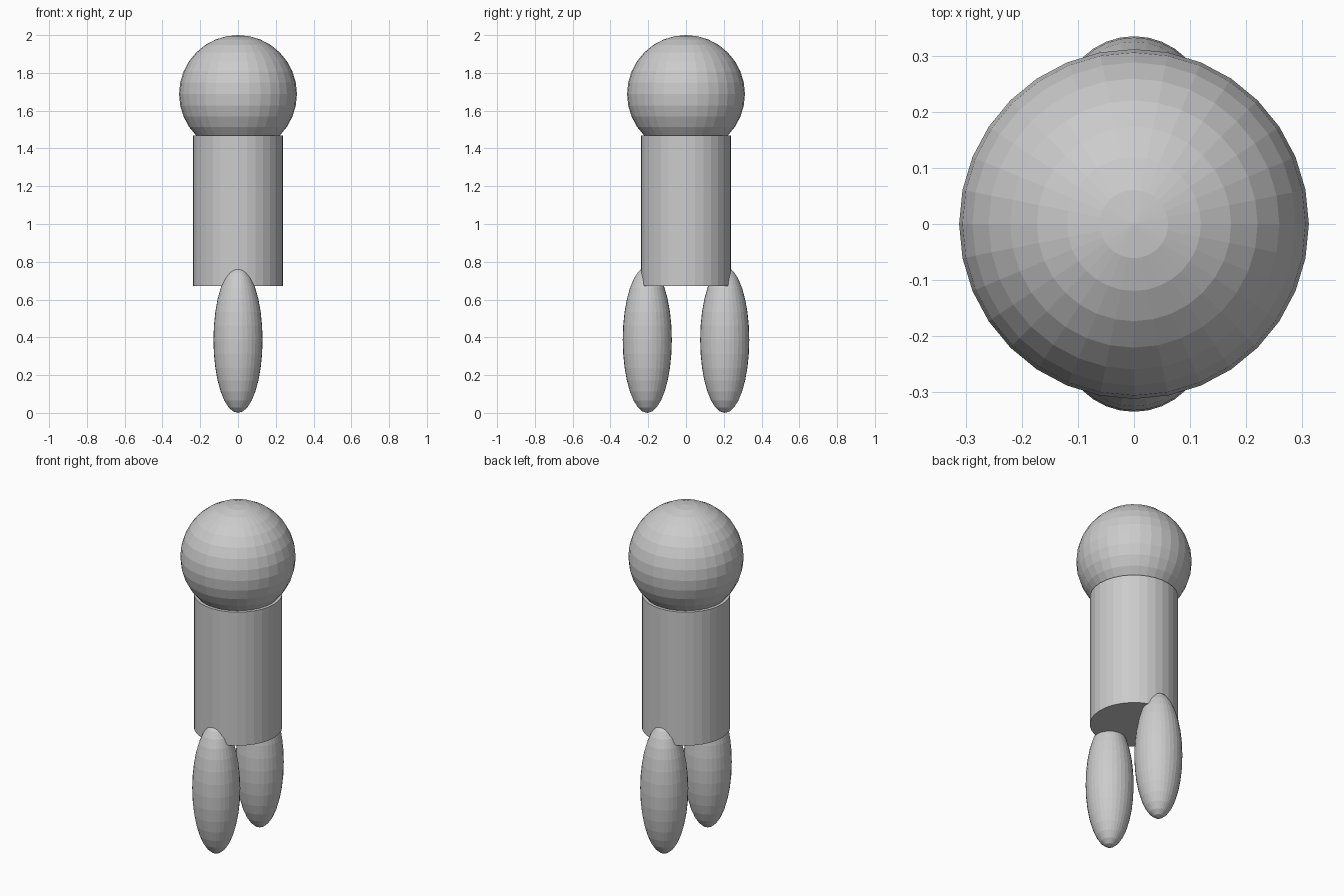
import bpy

if "Cube" in bpy.data.objects:
    bpy.data.objects.remove(bpy.data.objects["Cube"])


def ball(name, location, scale):
    bpy.ops.mesh.primitive_uv_sphere_add(segments=32, ring_count=16, radius=1, location=location)
    obj = bpy.context.object
    obj.name = name
    obj.scale = scale
    return obj


# Head: faceted sphere
HEAD_R = 0.312
ball("head", (0, 0, 2 - HEAD_R), (HEAD_R,) * 3)

# Torso: capped upright cylinder
TORSO_BOTTOM, TORSO_TOP = 0.672, 1.468
bpy.ops.mesh.primitive_cylinder_add(
    vertices=32, radius=0.239, depth=TORSO_TOP - TORSO_BOTTOM,
    location=(0, 0, (TORSO_BOTTOM + TORSO_TOP) / 2))
bpy.context.object.name = "torso"

# Legs: stretched spheres, front and back, overlapping the torso
LEG_R, LEG_HALF = 0.13, 0.387
for name, side in (("front_leg", -1), ("back_leg", 1)):
    ball(name, (0, side * 0.205, LEG_HALF), (LEG_R, LEG_R, LEG_HALF))
